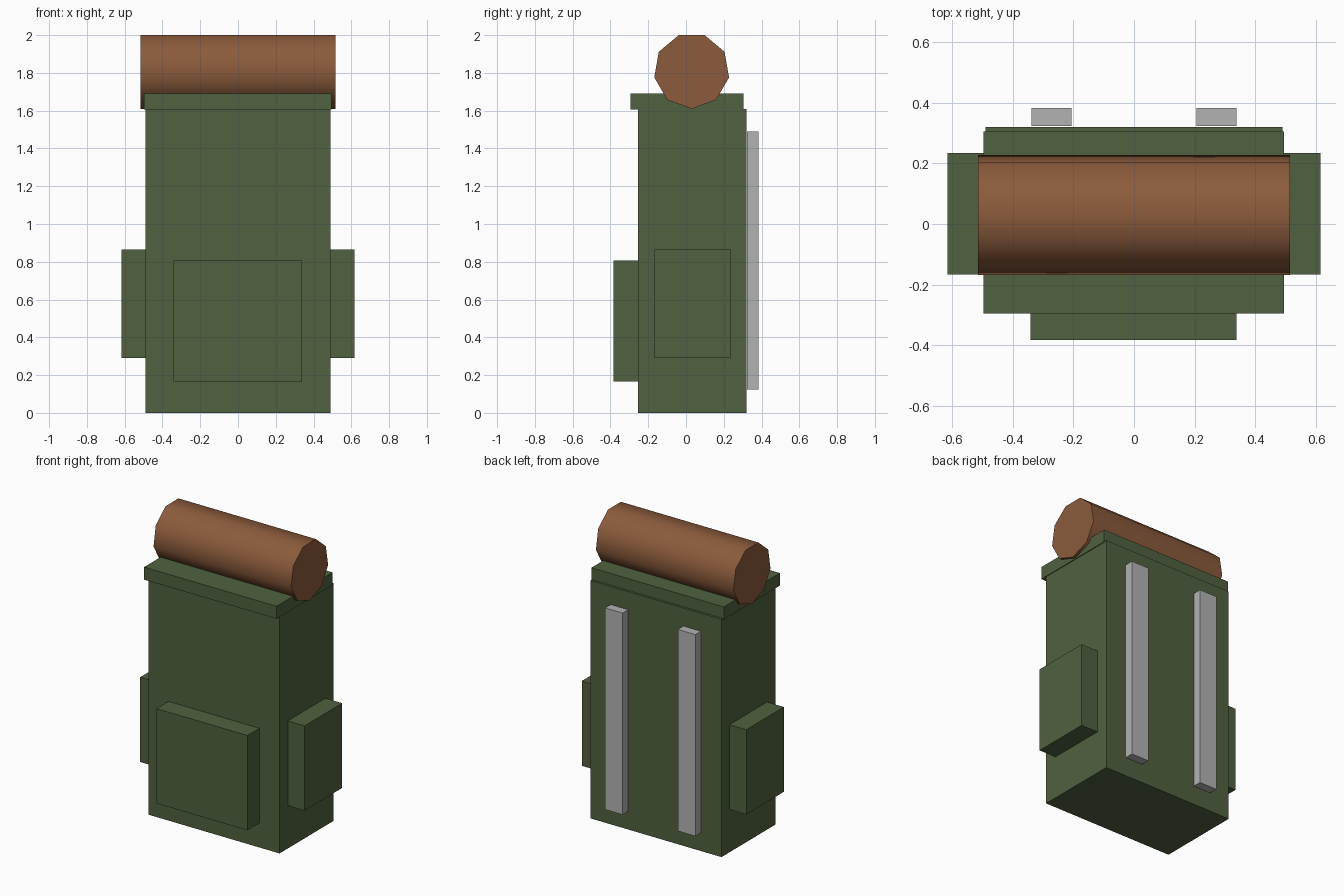
import bpy
import math

cube = bpy.data.objects.get("Cube")
if cube:
    bpy.data.objects.remove(cube, do_unlink=True)


def material(name, rgb):
    mat = bpy.data.materials.new(name)
    mat.use_nodes = True
    mat.diffuse_color = (*rgb, 1)
    mat.node_tree.nodes["Principled BSDF"].inputs["Base Color"].default_value = (*rgb, 1)
    return mat


green = material("olive_green", (0.08, 0.12, 0.05))
brown = material("leather_brown", (0.26, 0.105, 0.045))
grey = material("strap_grey", (0.45, 0.45, 0.45))


def box(name, mat, x, y, z):
    """Box spanning the given (low, high) range on each axis."""
    spans = (x, y, z)
    bpy.ops.mesh.primitive_cube_add(size=1, location=[(a + b) / 2 for a, b in spans])
    obj = bpy.context.object
    obj.name = name
    obj.scale = [b - a for a, b in spans]
    bpy.ops.object.transform_apply(location=False, rotation=False, scale=True)
    obj.data.materials.append(mat)
    return obj


# Main bag, lid and front pocket
box("bag_body", green, (-0.49, 0.49), (-0.255, 0.32), (0, 1.61))
box("lid", green, (-0.497, 0.495), (-0.295, 0.305), (1.605, 1.69))
box("front_pocket", green, (-0.342, 0.339), (-0.383, -0.25), (0.165, 0.807))

# Side pockets and shoulder straps
for side, s in (("left", 1), ("right", -1)):
    box(side + "_pocket", green, sorted((s * 0.485, s * 0.616)), (-0.167, 0.235), (0.29, 0.864))
    box(side + "_strap", grey, sorted((s * 0.207, s * 0.338)), (0.324, 0.383), (0.125, 1.49))

# Bedroll: nine-sided cylinder lying across the lid, one corner down
radius = 0.201
bpy.ops.mesh.primitive_cylinder_add(vertices=9, radius=radius, depth=1.03,
                                    location=(0, 0.03, 1.61 + radius),
                                    rotation=(0, math.pi / 2, 0))
roll = bpy.context.object
roll.name = "bedroll"
bpy.ops.object.transform_apply(location=False, rotation=True, scale=False)
# Turn the profile so that its lowest point is a corner
lowest = min(roll.data.vertices, key=lambda v: v.co.z).co
roll.rotation_euler.x = -math.pi / 2 - math.atan2(lowest.z, lowest.y)
bpy.ops.object.transform_apply(location=False, rotation=True, scale=False)
roll.data.materials.append(brown)
bpy.ops.object.shade_smooth_by_angle(angle=math.radians(60))
